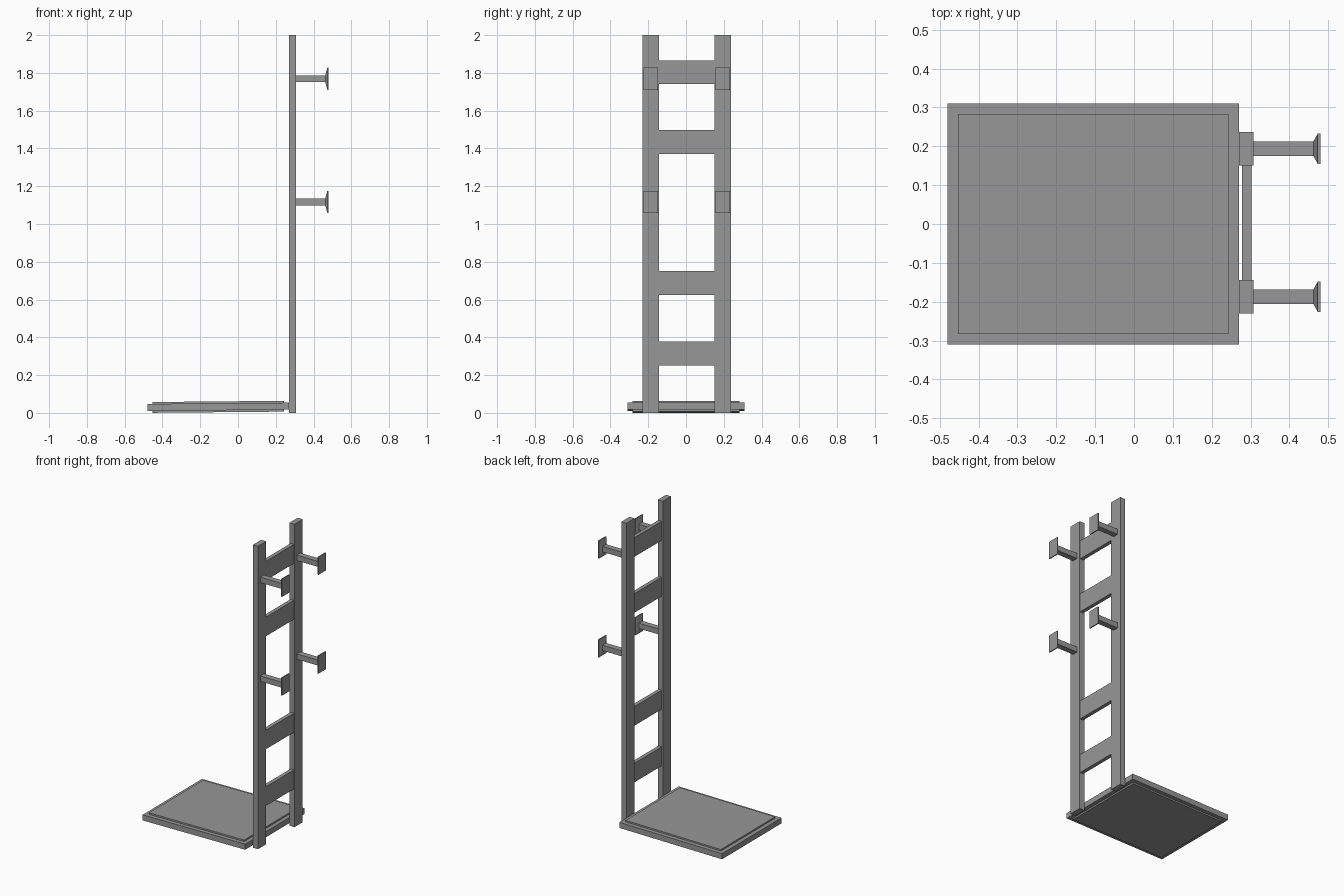
import bpy
import bmesh
from mathutils import Vector

cube = bpy.data.objects.get("Cube")
if cube:
    bpy.data.objects.remove(cube, do_unlink=True)

grey = bpy.data.materials.new("steel grey")
grey.use_nodes = True
grey.diffuse_color = (0.31, 0.31, 0.31, 1)
grey.node_tree.nodes["Principled BSDF"].inputs["Base Color"].default_value = grey.diffuse_color


def finish(name, bm):
    bmesh.ops.recalc_face_normals(bm, faces=bm.faces)
    mesh = bpy.data.meshes.new(name)
    bm.to_mesh(mesh)
    bm.free()
    mesh.materials.append(grey)
    obj = bpy.data.objects.new(name, mesh)
    bpy.context.collection.objects.link(obj)
    return obj


def box_mesh(x, y, z):
    """Box between pairs of limits."""
    bm = bmesh.new()
    bmesh.ops.create_cube(bm, size=1)
    for v in bm.verts:
        v.co = Vector([(a + b) / 2 + c * (b - a) for (a, b), c in zip((x, y, z), v.co)])
    return bm


def box(name, x, y, z):
    return finish(name, box_mesh(x, y, z))


# Base tray: shallow recess above and below, leaving a rim, slightly tilted
bm = box_mesh((-0.48, 0.27), (-0.31, 0.31), (0.015, 0.052))
bm.normal_update()
for face in [f for f in bm.faces if abs(f.normal.z) > 0.9]:
    bmesh.ops.inset_individual(bm, faces=[face], thickness=0.038)
    inner = bmesh.ops.extrude_face_region(bm, geom=[face])["geom"]
    step = -0.01 if face.normal.z > 0 else 0.01
    bmesh.ops.translate(bm, vec=(0, 0, step),
                        verts=[g for g in inner if isinstance(g, bmesh.types.BMVert)])
    bmesh.ops.delete(bm, geom=[face], context="FACES_ONLY")
for v in bm.verts:
    v.co.z += 0.009 * (v.co.x - 0.05)
finish("base_tray", bm)

# Uprights, each with two flared pegs
for side, y in (("left", 0.194), ("right", -0.187)):
    box(side + "_post", (0.27, 0.307), (y - 0.043, y + 0.043), (0, 2))
    for level, z in (("upper", 1.769), ("lower", 1.117)):
        bm = box_mesh((0.3, 0.462), (y - 0.019, y + 0.019), (z - 0.018, z + 0.018))
        bm.normal_update()
        tip = max(bm.faces, key=lambda f: f.normal.x)
        # Flare out to the end plate, then give the plate its edge
        for dx, grow in ((0.011, (1, 2.05, 3.25)), (0.007, (1, 1, 1))):
            new = bmesh.ops.extrude_face_region(bm, geom=[tip])["geom"]
            bmesh.ops.delete(bm, geom=[tip], context="FACES_ONLY")
            tip = next(g for g in new if isinstance(g, bmesh.types.BMFace))
            centre = tip.calc_center_median()
            for v in tip.verts:
                offset = v.co - centre
                v.co = centre + Vector([o * g for o, g in zip(offset, grow)])
                v.co.x += dx
        finish(f"{level}_{side}_peg", bm)

# Cross rungs
for i, z in enumerate((0.314, 0.688, 1.434, 1.803)):
    box(f"rung_{i + 1}", (0.278, 0.303), (-0.15, 0.155), (z - 0.063, z + 0.063))
